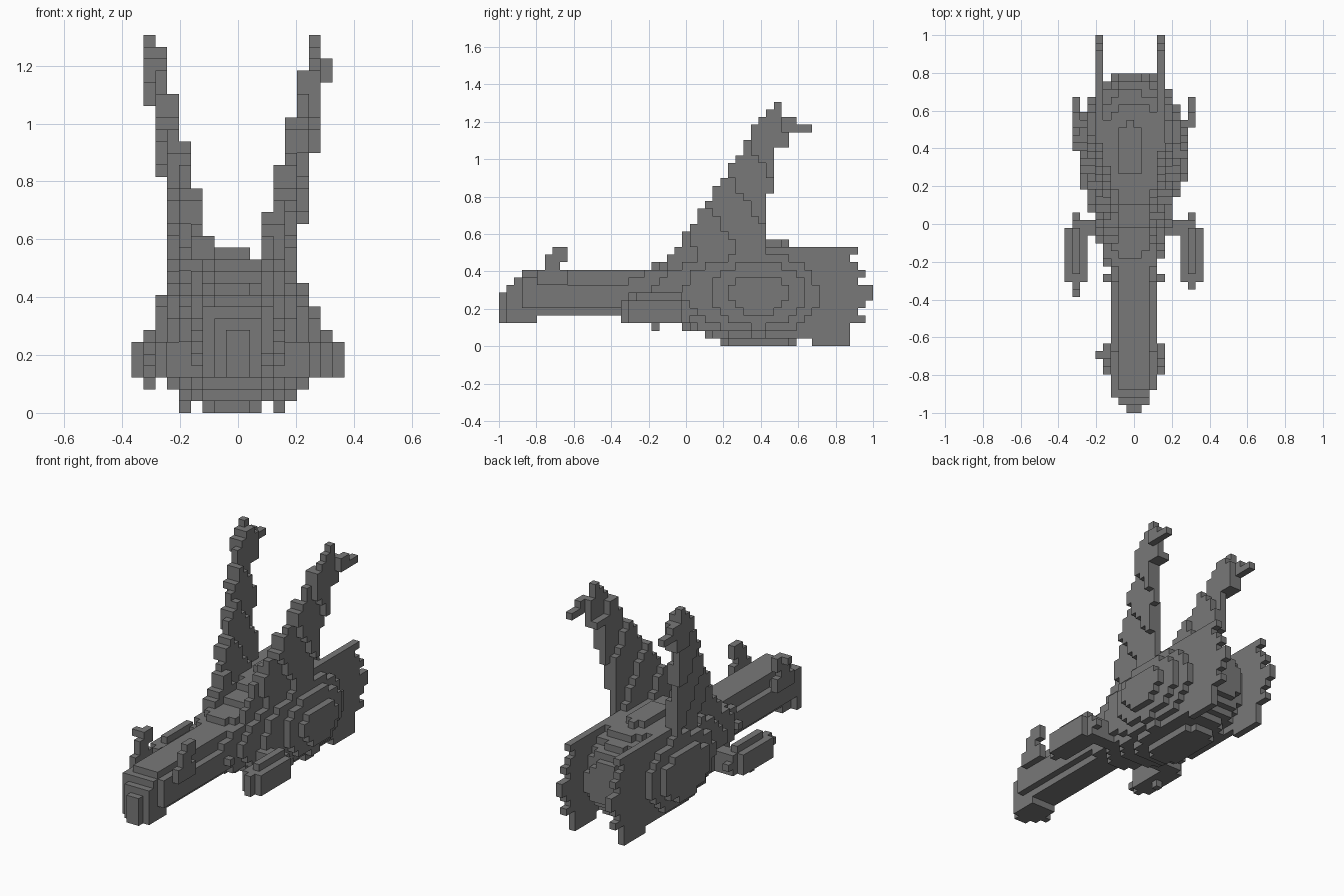
import bpy
import bmesh
from mathutils import Vector

cube = bpy.data.objects.get("Cube")
if cube:
    bpy.data.objects.remove(cube)

grey = bpy.data.materials.new("dark_grey")
grey.use_nodes = True
GREY = (0.19, 0.19, 0.19, 1)
grey.diffuse_color = GREY
grey.node_tree.nodes["Principled BSDF"].inputs["Base Color"].default_value = GREY

# Block grid: the model is 18 x 49 x 32 cubes
V = 2 / 49
NX, NY, NZ = 18, 49, 32
MID = -0.01          # symmetry plane of the craft


def centre(c):
    return (c[0] - NX / 2 + 0.5) * V, (c[1] - NY / 2 + 0.5) * V, (c[2] + 0.5) * V


# Each test takes d (distance from the symmetry plane), y and z
def hull(d, y, z):
    # Narrow belly and crown on an ellipsoid
    if (z < 0.04 and d > 0.1) or (z > 0.53 and d > 0.06):
        return False
    return (d / 0.295) ** 2 + ((y - 0.39) / 0.425) ** 2 + ((z - 0.277) / 0.291) ** 2 < 1


def shoulder(d, y, z):
    if not -0.24 < y < 0.16:
        return False
    t = (y + 0.24) / 0.4
    w, h = 0.135 + 0.1 * t, 0.125 + 0.115 * t
    return (d / w) ** 3 + (abs(z - 0.285) / h) ** 3 < 1


def neck(d, y, z):
    if not -0.88 < y < 0 or z > 0.41:
        return False
    if z < (0.12 if y < -0.8 else 0.16):
        return False
    recessed = z > 0.33 and -0.68 < y < -0.3
    return d < (0.09 if recessed or z > 0.37 or z < 0.2 else 0.125)


def nose(d, y, z):
    steps = ((-0.96, 0.045, 0.29), (-0.92, 0.085, 0.33), (-0.88, 0.11, 0.37))
    return z > 0.12 and any(y < e and y > e - V and d < w and z < top
                            for e, w, top in steps)


def hook(d, y, z):
    if 0.164 < d < 0.18:
        return -0.72 < y < -0.67 and 0.49 < z < 0.53
    if not 0.12 < d < 0.164:
        return False
    rib = -0.8 < y < -0.63 and 0.33 < z < 0.41
    post = -0.76 < y < -0.68 and 0.41 < z < 0.45
    arm = -0.76 < y < -0.63 and 0.45 < z < 0.49
    cap = -0.72 < y < -0.63 and 0.49 < z < 0.53
    stud = -0.3 < y < -0.26 and 0.24 < z < 0.29
    return rib or post or arm or cap or stud


def side_pod(d, y, z):
    off, rise = abs(d - 0.306), abs(z - 0.184)
    sleeve = off < 0.055 and -0.3 < y < -0.02 and rise < 0.05
    core = off < 0.02 and -0.35 < y < 0.02 and rise < 0.05
    ridge = off < 0.02 and -0.28 < y < -0.02 and 0 < z - 0.184 < 0.09
    keel = 0.285 < d < 0.305 and -0.2 < y < -0.14 and rise < 0.09
    tip = off < 0.02 and (-0.38 if d < 0.305 else -0.35) < y < 0.06 and rise < 0.02
    strut = 0.1 < d < 0.32 and -0.06 < y < 0.02 and rise < 0.05
    return sleeve or core or ridge or keel or tip or strut


# Ragged rear edge of the tail plates, one value per row of cubes
TAIL = [0.88, 0.88, 0.88, 0.96, 0.92, 0.96, 1, 1, 0.92, 0.96, 0.92, 0.88, 0.92]


def tail_plate(d, y, z):
    row = int(z / V)
    if row >= len(TAIL) or not 0.144 < d < 0.1845:
        return False
    return (0.67 if row == 0 else 0.42) < y < TAIL[row]


def sail(d, y, z):
    if z < 0.3:
        return False
    # Thin spike and pointed top
    if 1.14 < z < 1.22 and 0.51 < y < (0.67 if z < 1.19 else 0.59) and 0.28 < d < 0.325:
        return True
    if z > 1.22:
        tall = z > 1.27
        return (0.27 if tall else 0.25) < d < 0.3 and (0.47 if tall else 0.42) < y < 0.51
    # Slanted sheet
    front = -0.02 + 0.65 * (z - 0.57)
    rear = 0.42 if z < 0.82 else 0.47 if z < 1.06 else 0.55
    if not front < y < rear:
        return False
    inner = 0.107 + 0.25 * (z - 0.69) + 0.19 * (min(y, 0.45) - front)
    inner = min(max(inner, 0.08), 0.262)
    return inner < d < inner + 0.067


PARTS = [("hull", hull, None), ("shoulder", shoulder, None), ("neck", neck, None),
         ("nose", nose, None)]
for side, sign in (("left", 1), ("right", -1)):
    for name, test in (("tail_plate", tail_plate), ("sail", sail),
                       ("side_pod", side_pod), ("hook", hook)):
        PARTS.append((f"{side}_{name}", test, sign))

# Give every cube to the first part that claims it
owner = {}
for i in range(NX):
    for j in range(NY):
        for k in range(NZ):
            x, y, z = centre((i, j, k))
            for name, test, sign in PARTS:
                if (sign is None or (x - MID) * sign > 0) and test(abs(x - MID), y, z):
                    owner[i, j, k] = name
                    break

AXES = (Vector((1, 0, 0)), Vector((0, 1, 0)), Vector((0, 0, 1)))


def build(name):
    """Mesh the outer faces of all cubes of one part."""
    bm = bmesh.new()
    for cell in (c for c, n in owner.items() if n == name):
        mid = Vector(centre(cell))
        for a in range(3):
            for s in (1, -1):
                step = [0, 0, 0]
                step[a] = s
                if tuple(c + t for c, t in zip(cell, step)) in owner:
                    continue
                n, u, w = AXES[a] * s, AXES[(a + 1) % 3], AXES[(a + 2) % 3] * s
                bm.faces.new([bm.verts.new(mid + (n + u * p + w * q) * V / 2)
                              for p, q in ((-1, -1), (1, -1), (1, 1), (-1, 1))])
    bmesh.ops.remove_doubles(bm, verts=bm.verts, dist=V / 100)
    mesh = bpy.data.meshes.new(name)
    bm.to_mesh(mesh)
    bm.free()
    mesh.materials.append(grey)
    bpy.context.collection.objects.link(bpy.data.objects.new(name, mesh))


for part in PARTS:
    build(part[0])
